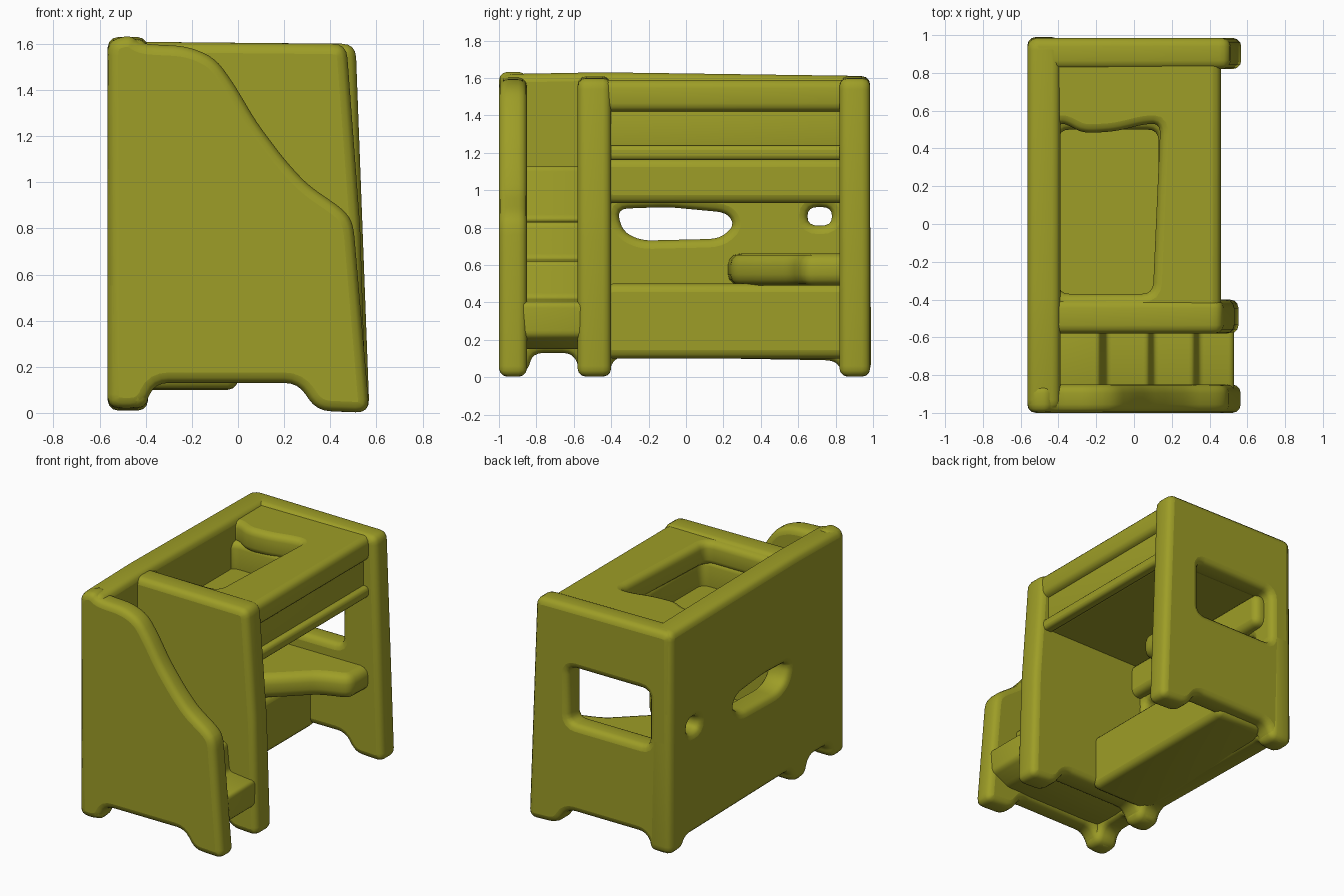
import bpy
from mathutils import Matrix, Vector

cube = bpy.data.objects.get("Cube")
if cube:
    bpy.data.objects.remove(cube, do_unlink=True)

olive = bpy.data.materials.new("olive")
olive.use_nodes = True
colour = (0.34, 0.34, 0.02, 1)
olive.diffuse_color = colour
olive.node_tree.nodes["Principled BSDF"].inputs["Base Color"].default_value = colour

# Local drawing planes: columns are drawing x, drawing y, thickness direction
PLANES = {
    "XZ": Matrix(((1, 0, 0), (0, 0, -1), (0, 1, 0))),
    "YZ": Matrix(((0, 0, 1), (1, 0, 0), (0, 1, 0))),
    "XY": Matrix.Identity(3),
}
AXIS = {"XZ": 1, "YZ": 0, "XY": 2}


def rounded(points, radius, steps=4):
    """Round every corner of a closed outline."""
    pts = [Vector(p) for p in points]
    out = []
    for i, p in enumerate(pts):
        a, b = pts[i - 1] - p, pts[(i + 1) % len(pts)] - p
        start = p + a.normalized() * min(radius, a.length * 0.45)
        end = p + b.normalized() * min(radius, b.length * 0.45)
        for k in range(steps + 1):
            t = k / steps
            out.append(start * (1 - t) ** 2 + p * 2 * t * (1 - t) + end * t * t)
    return out


def rect(x0, x1, y0, y1):
    return [(x0, y0), (x1, y0), (x1, y1), (x0, y1)]


def board(name, plane, low, high, outline, holes=(), radius=0.06, edge=0.045):
    """Soft-edged board: outline with holes, thick from low to high."""
    curve = bpy.data.curves.new(name, "CURVE")
    curve.dimensions = "2D"
    curve.fill_mode = "BOTH"
    edge = min(edge, (high - low) * 0.4)
    curve.extrude = (high - low) / 2 - edge
    curve.bevel_depth = edge
    curve.bevel_resolution = 2
    curve.offset = -edge
    for loop in [outline, *holes]:
        pts = rounded(loop, radius)
        spline = curve.splines.new("POLY")
        spline.points.add(len(pts) - 1)
        for sp, p in zip(spline.points, pts):
            sp.co = (p.x, p.y, 0, 1)
        spline.use_cyclic_u = True
    temp = bpy.data.objects.new(name + "_curve", curve)
    bpy.context.collection.objects.link(temp)
    bpy.context.view_layer.update()
    graph = bpy.context.evaluated_depsgraph_get()
    mesh = bpy.data.meshes.new_from_object(temp.evaluated_get(graph))
    bpy.data.objects.remove(temp, do_unlink=True)
    shift = Vector((0, 0, 0))
    shift[AXIS[plane]] = (low + high) / 2
    mesh.transform(Matrix.Translation(shift) @ PLANES[plane].to_4x4())
    mesh.materials.clear()
    mesh.materials.append(olive)
    obj = bpy.data.objects.new(name, mesh)
    bpy.context.collection.objects.link(obj)
    bpy.ops.object.select_all(action="DESELECT")
    obj.select_set(True)
    bpy.context.view_layer.objects.active = obj
    bpy.ops.object.shade_smooth_by_angle(angle=0.7)
    return obj


def footed(top, right_foot=0.56):
    """Panel outline: two feet with an arch between, then the given top."""
    return [(-0.56, 0.02), (-0.41, 0.02), (-0.36, 0.13), (0.26, 0.13),
            (0.34, 0.01), (right_foot, 0.0)] + top


# Long side wall with two grip holes
board("side_wall", "YZ", -0.565, -0.39,
      [(-1, 0.02), (-0.85, 0.02), (-0.82, 0.13), (-0.6, 0.13), (-0.56, 0.01),
       (-0.42, 0.01), (-0.38, 0.11), (0.8, 0.09), (0.84, 0.02), (0.99, 0.02),
       (0.98, 1.61), (-0.45, 1.63), (-0.99, 1.62)],
      [[(-0.37, 0.9), (-0.34, 0.78), (-0.24, 0.73), (0.18, 0.74),
        (0.26, 0.81), (0.22, 0.88), (-0.1, 0.91)],
       rect(0.65, 0.78, 0.81, 0.91)])

# Stair side panel with its sweeping top edge
board("front_stair_panel", "XZ", -1.0, -0.85,
      footed([(0.5, 0.82), (0.46, 0.88), (0.3, 0.99), (0.2, 1.1), (0.08, 1.26),
              (-0.02, 1.43), (-0.1, 1.54), (-0.22, 1.59), (-0.42, 1.6),
              (-0.47, 1.64), (-0.565, 1.61)], 0.57))

# Panel between the stairs and the bunk, and the far end panel with window
board("inner_stair_panel", "XZ", -0.58, -0.4,
      footed([(0.53, 0.8), (0.47, 1.6), (-0.56, 1.61)], 0.555))
board("end_panel", "XZ", 0.82, 0.985,
      footed([(0.51, 1.6), (-0.56, 1.61)], 0.57),
      [rect(-0.39, 0.25, 0.76, 1.16)])

# Stairs
board("stairs", "XZ", -0.9, -0.53,
      [(-0.48, 0.15), (0.4, 0.15), (0.53, 0.22), (0.53, 0.4), (0.34, 0.42),
       (0.32, 0.62), (0.1, 0.63), (0.08, 0.83), (-0.15, 0.84), (-0.18, 1.13),
       (-0.48, 1.13)], radius=0.03, edge=0.02)

# Upper bunk: frame around a sunken bed, its floor, and the side rail
board("bunk_frame", "XY", 1.42, 1.59, rect(-0.5, 0.46, -0.52, 0.95),
      [[(-0.4, -0.37), (0.1, -0.37), (0.14, 0.53), (0.06, 0.53),
        (-0.1, 0.49), (-0.27, 0.48), (-0.36, 0.53), (-0.4, 0.53)]])
board("bunk_body", "XY", 1.17, 1.46, rect(-0.5, 0.42, -0.5, 0.92),
      [rect(-0.4, 0.13, -0.37, 0.5)])
board("bunk_floor", "XY", 1.17, 1.27, rect(-0.5, 0.3, -0.45, 0.9), edge=0.02)
board("bunk_lower_rail", "YZ", 0.38, 0.46, rect(-0.45, 0.9, 1.16, 1.24),
      radius=0.03, edge=0.025)
board("wall_ledge", "YZ", -0.45, -0.32, rect(-0.45, 0.9, 0.93, 1.17))

# Low bench block and the curved desk at the far end
board("bench", "YZ", -0.48, 0.0, rect(-0.45, 0.9, 0.1, 0.5))
board("desk", "XY", 0.49, 0.66,
      [(-0.48, 0.22), (-0.1, 0.24), (0.08, 0.4), (0.25, 0.56), (0.45, 0.63),
       (0.46, 0.9), (-0.48, 0.9)], edge=0.06)
